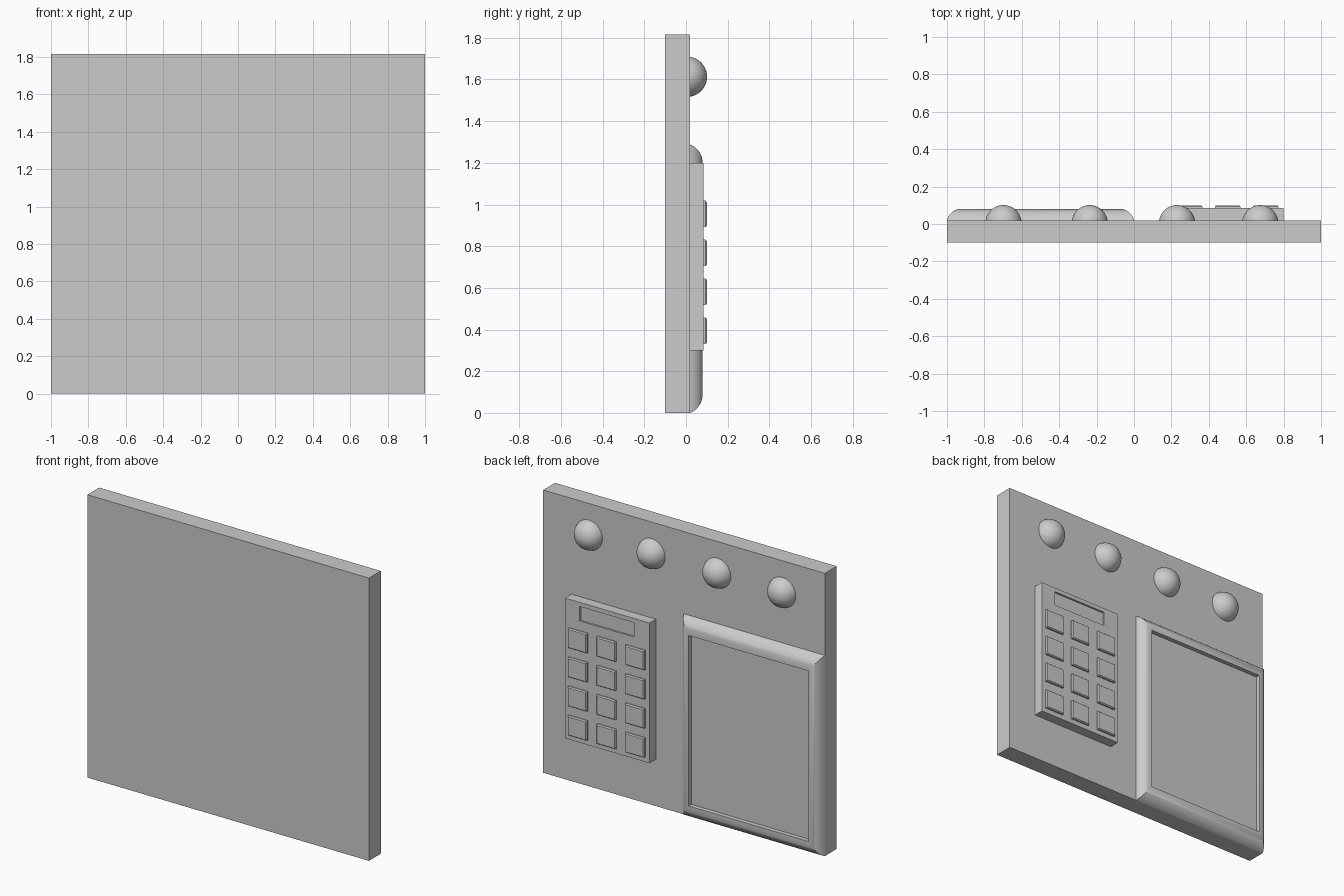
import bpy, bmesh, math

if "Cube" in bpy.data.objects:
    bpy.data.objects.remove(bpy.data.objects["Cube"])


def stack(name, rings, smooth=False):
    """Solid made of rectangles (x0, x1, z0, z1, y) bridged in order and capped at both ends."""
    bm = bmesh.new()
    loops = [[bm.verts.new(p) for p in ((x0, y, z0), (x1, y, z0), (x1, y, z1), (x0, y, z1))]
             for x0, x1, z0, z1, y in rings]
    for a, b in zip(loops, loops[1:]):
        for i in range(4):
            j = (i + 1) % 4
            bm.faces.new((a[i], a[j], b[j], b[i]))
    bm.faces.new(loops[0])
    bm.faces.new(loops[-1])
    bmesh.ops.recalc_face_normals(bm, faces=bm.faces)
    mesh = bpy.data.meshes.new(name)
    bm.to_mesh(mesh)
    bm.free()
    ob = bpy.data.objects.new(name, mesh)
    bpy.context.collection.objects.link(ob)
    if smooth:
        shade(ob)
    return ob


def shade(ob):
    bpy.ops.object.select_all(action='DESELECT')
    ob.select_set(True)
    bpy.context.view_layer.objects.active = ob
    bpy.ops.object.shade_smooth_by_angle(angle=math.radians(30))


# Backing board
FACE = 0.02
stack("board", [(-1, 1, 0, 1.815, -0.1), (-1, 1, 0, 1.815, FACE)])

# Screen: rounded frame rising from the board, then a drop to the recessed panel
t0 = math.radians(20)
rings = []
for i in range(11):
    t = t0 + (math.pi / 2 - t0) * i / 10
    f = 1 - math.cos(t) / math.cos(t0)
    y = FACE + 0.06 * (math.sin(t) - math.sin(t0)) / (1 - math.sin(t0))
    rings.append((-1 + 0.07 * f, -0.07 * f, 0.09 * f, 1.288 - 0.09 * f, y))
rings.append((-0.925, -0.075, 0.097, 1.191, 0.08))
rings.append((-0.925, -0.075, 0.097, 1.191, 0.052))
stack("screen_frame", rings, smooth=True)

# Keypad body with recessed display window
window = (0.308, 0.695, 1.08, 1.173)
stack("keypad_body", [(0.2, 0.8, 0.3, 1.2, FACE), (0.2, 0.8, 0.3, 1.2, 0.085),
                      window + (0.085,), window + (0.073,)])

# Keys, slightly tapered
for r in range(4):
    for c in range(3):
        x, z = 0.2975 + 0.2035 * c, 0.394 + 0.187 * r
        size = ((0.068, 0.08), (0.068, 0.093), (0.062, 0.1))
        stack(f"key_{r}_{c}", [(x - h, x + h, z - h * 0.93, z + h * 0.93, y) for h, y in size])

# Round knobs along the top
for i, x in enumerate((-0.698, -0.237, 0.23, 0.675)):
    bpy.ops.mesh.primitive_uv_sphere_add(segments=48, ring_count=24, radius=0.097,
                                         location=(x, 0.004, 1.613),
                                         rotation=(math.pi / 2, 0, 0))
    knob = bpy.context.object
    knob.name = f"knob_{i}"
    shade(knob)
